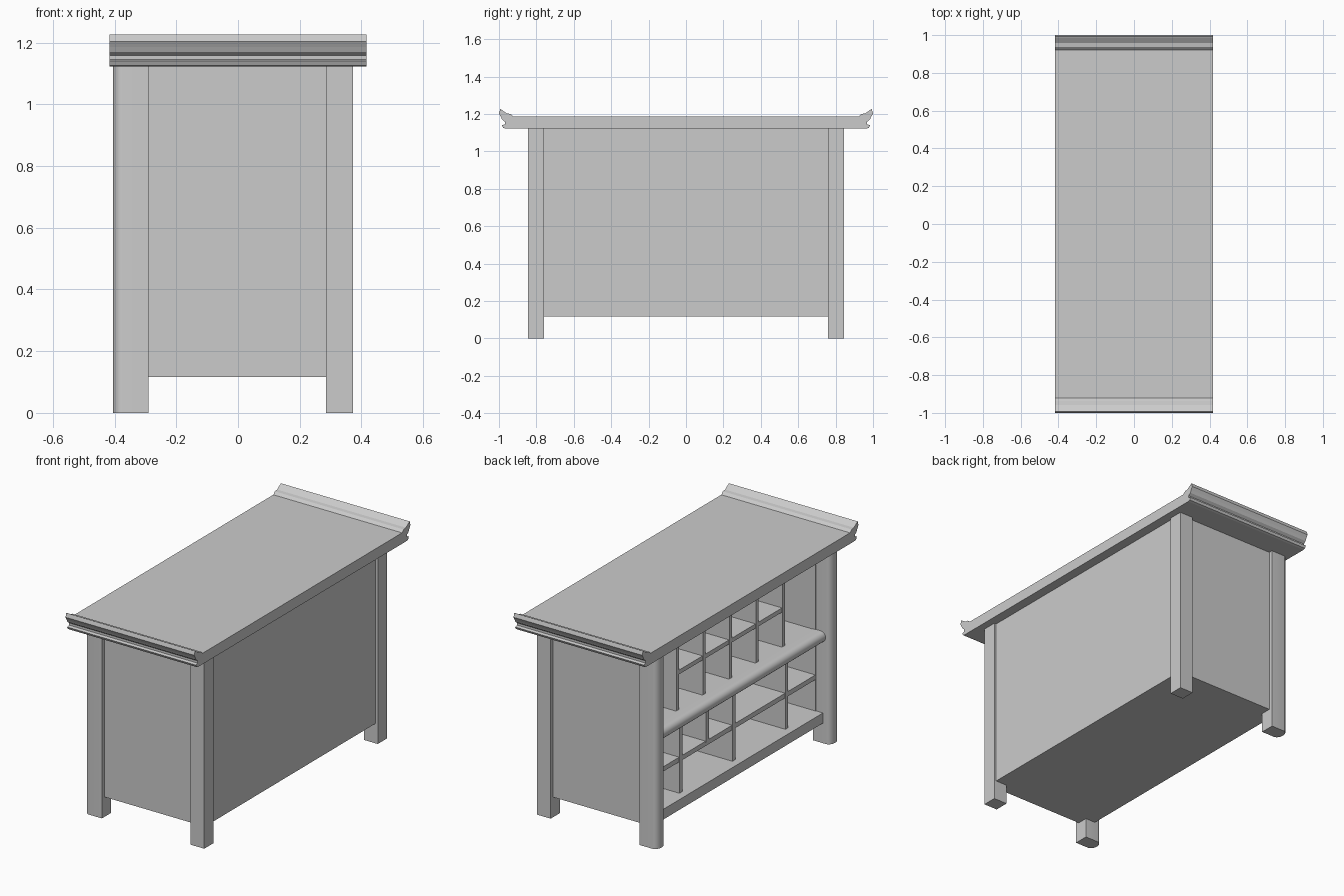
import bpy, math

if "Cube" in bpy.data.objects:
    bpy.data.objects.remove(bpy.data.objects["Cube"])


def prism(name, pts, lo, hi, axis):
    """Extrude a closed 2D outline from lo to hi along an axis.
    axis x: (y, z) points; y: (x, z) points; z: (x, y) points."""
    def place(a, b, t):
        return {"x": (t, a, b), "y": (a, t, b), "z": (a, b, t)}[axis]
    n = len(pts)
    verts = [place(a, b, t) for t in (lo, hi) for a, b in pts]
    faces = [tuple(range(n)), tuple(range(2 * n - 1, n - 1, -1))]
    faces += [(i, i + n, (i + 1) % n + n, (i + 1) % n) for i in range(n)]
    me = bpy.data.meshes.new(name)
    me.from_pydata(verts, [], faces)
    ob = bpy.data.objects.new(name, me)
    bpy.context.collection.objects.link(ob)
    # consistent outward normals
    bpy.context.view_layer.objects.active = ob
    ob.select_set(True)
    bpy.ops.object.mode_set(mode="EDIT")
    bpy.ops.mesh.select_all(action="SELECT")
    bpy.ops.mesh.normals_make_consistent(inside=False)
    bpy.ops.object.mode_set(mode="OBJECT")
    ob.select_set(False)
    return ob


def box(name, x0, x1, y0, y1, z0, z1):
    return prism(name, [(x0, y0), (x1, y0), (x1, y1), (x0, y1)], z0, z1, "z")


def smooth(ob):
    bpy.context.view_layer.objects.active = ob
    ob.select_set(True)
    bpy.ops.object.shade_smooth_by_angle(angle=math.radians(30))
    ob.select_set(False)


TOP = 1.122     # underside of the table top
BASE = 0.117    # underside of the carcass

# Table top with upturned scroll ends
end = [(0.965, 1.122), (0.978, 1.126), (0.985, 1.14), (0.968, 1.145),
       (0.968, 1.158), (0.983, 1.17), (0.99, 1.185), (1.0, 1.203),
       (0.993, 1.226), (0.985, 1.222), (0.957, 1.203), (0.937, 1.2), (0.922, 1.186)]
prism("table_top", end + [(-y, z) for y, z in reversed(end)], -0.417, 0.417, "x")

# Legs: plain square at the closed side, bowed outer face at the open side
arc = [(-0.375 - 0.03 * math.sin(math.pi * i / 12), 0.8025 + 0.0425 * math.cos(math.pi * i / 12))
       for i in range(13)]
for s, side in ((1, "left"), (-1, "right")):
    box("closed_side_leg_" + side, 0.285, 0.373, *sorted((s * 0.76, s * 0.845)), 0, TOP)
    pts = [(-0.29, 0.845)] + arc + [(-0.29, 0.76)]
    smooth(prism("open_side_leg_" + side, [(x, s * y) for x, y in pts], 0, TOP, "z"))
    # End panels
    box("end_panel_" + side, -0.31, 0.36, *sorted((s * 0.757, s * 0.822)), BASE, TOP)

# Closed long panel and bottom board
box("long_panel", 0.33, 0.36, -0.77, 0.77, BASE, TOP)
box("bottom_board", -0.355, 0.335, -0.765, 0.765, BASE, 0.177)

# Middle shelf with rounded front rail
nose = [(-0.34 - 0.032 * math.sin(math.pi * i / 10), 0.622 + 0.032 * math.cos(math.pi * i / 10))
        for i in range(11)]
smooth(prism("middle_rail", [(-0.29, 0.654)] + nose + [(-0.29, 0.59)], -0.765, 0.765, "y"))
box("middle_shelf", -0.30, 0.335, -0.76, 0.76, 0.62, 0.652)

# Thin shelves inside the compartments
box("lower_shelf", -0.308, 0.335, -0.76, 0.76, 0.36, 0.388)
box("upper_shelf", -0.288, 0.335, -0.49, 0.49, 0.857, 0.882)

# Upright dividers, upper row then lower row
for i, y in enumerate((-0.49, -0.245, 0, 0.245, 0.49)):
    box(f"upper_divider_{i}", -0.29, 0.335, y - 0.013, y + 0.013, 0.64, TOP)
for i, (y, z) in enumerate(((-0.49, 0.17), (0, 0.17), (0.245, 0.38), (0.49, 0.17))):
    box(f"lower_divider_{i}", -0.31, 0.335, y - 0.013, y + 0.013, z, 0.63)
